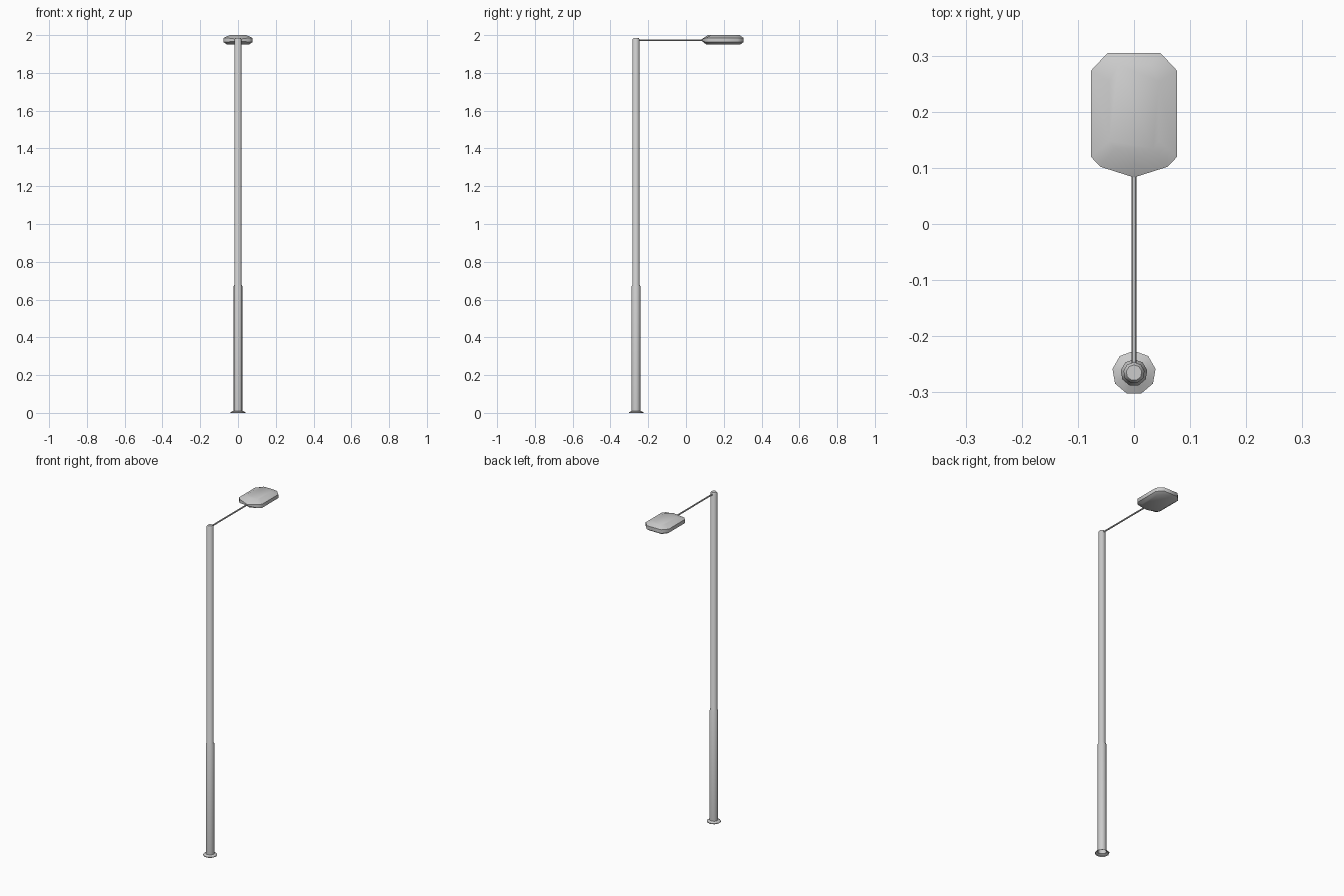
import bpy
from math import sin, cos, pi, radians

if "Cube" in bpy.data.objects:
    bpy.data.objects.remove(bpy.data.objects["Cube"])

POLE_Y = -0.265


def make(name, verts, faces, angle=50):
    me = bpy.data.meshes.new(name)
    me.from_pydata(verts, [], faces)
    ob = bpy.data.objects.new(name, me)
    bpy.context.collection.objects.link(ob)
    bpy.ops.object.select_all(action='DESELECT')
    ob.select_set(True)
    bpy.context.view_layer.objects.active = ob
    bpy.ops.object.mode_set(mode='EDIT')
    bpy.ops.mesh.select_all(action='SELECT')
    bpy.ops.mesh.normals_make_consistent(inside=False)
    bpy.ops.object.mode_set(mode='OBJECT')
    bpy.ops.object.shade_smooth_by_angle(angle=radians(angle))
    return ob


def loft(name, rings, cap_start=True, cap_end=True, angle=50):
    """Skin a stack of closed rings with equal vertex counts."""
    n = len(rings[0])
    verts = [v for r in rings for v in r]
    faces = [(i * n + j, i * n + (j + 1) % n, (i + 1) * n + (j + 1) % n, (i + 1) * n + j)
             for i in range(len(rings) - 1) for j in range(n)]
    if cap_start:
        faces.append(tuple(range(n))[::-1])
    if cap_end:
        faces.append(tuple(range((len(rings) - 1) * n, len(rings) * n)))
    return make(name, verts, faces, angle)


def pole_ring(r, z, n=9):
    return [(r * sin(2 * pi * k / n), POLE_Y + r * cos(2 * pi * k / n), z) for k in range(n)]


# Pole: flared foot, thick lower sleeve, thinner shaft, slightly domed cap
profile = [(0.039, 0), (0.039, 0.004), (0.024, 0.011), (0.024, 0.67), (0.019, 0.678),
           (0.019, 1.978), (0.014, 1.985)]
loft("pole", [pole_ring(r, z) for r, z in profile], cap_start=False)

# Horizontal arm
loft("arm", [[(0.0045 * cos(pi * k / 3), y, 1.974 + 0.0045 * sin(pi * k / 3)) for k in range(6)]
             for y in (POLE_Y + 0.01, 0.11)])


# Lamp head: half outlines mirrored across x, stacked bottom to top
def head_ring(z, half, tip_z):
    right = [(x, y, z) for x, y in half]
    left = [(-x, y, z) for x, y, z in reversed(right)]
    tip = (0, half[0][1] - 0.019, tip_z)
    return [tip] + right + left


widest = [(0.06, 0.102), (0.077, 0.12), (0.077, 0.273), (0.047, 0.305)]
lower = [(0.048, 0.125), (0.060, 0.138), (0.060, 0.264), (0.037, 0.288)]
upper = [(0.034, 0.135), (0.044, 0.148), (0.044, 0.254), (0.028, 0.284)]
loft("lamp_head", [head_ring(1.951, lower, 1.951), head_ring(1.963, widest, 1.970),
                   head_ring(1.985, widest, 1.978), head_ring(2.0, upper, 2.0)])
